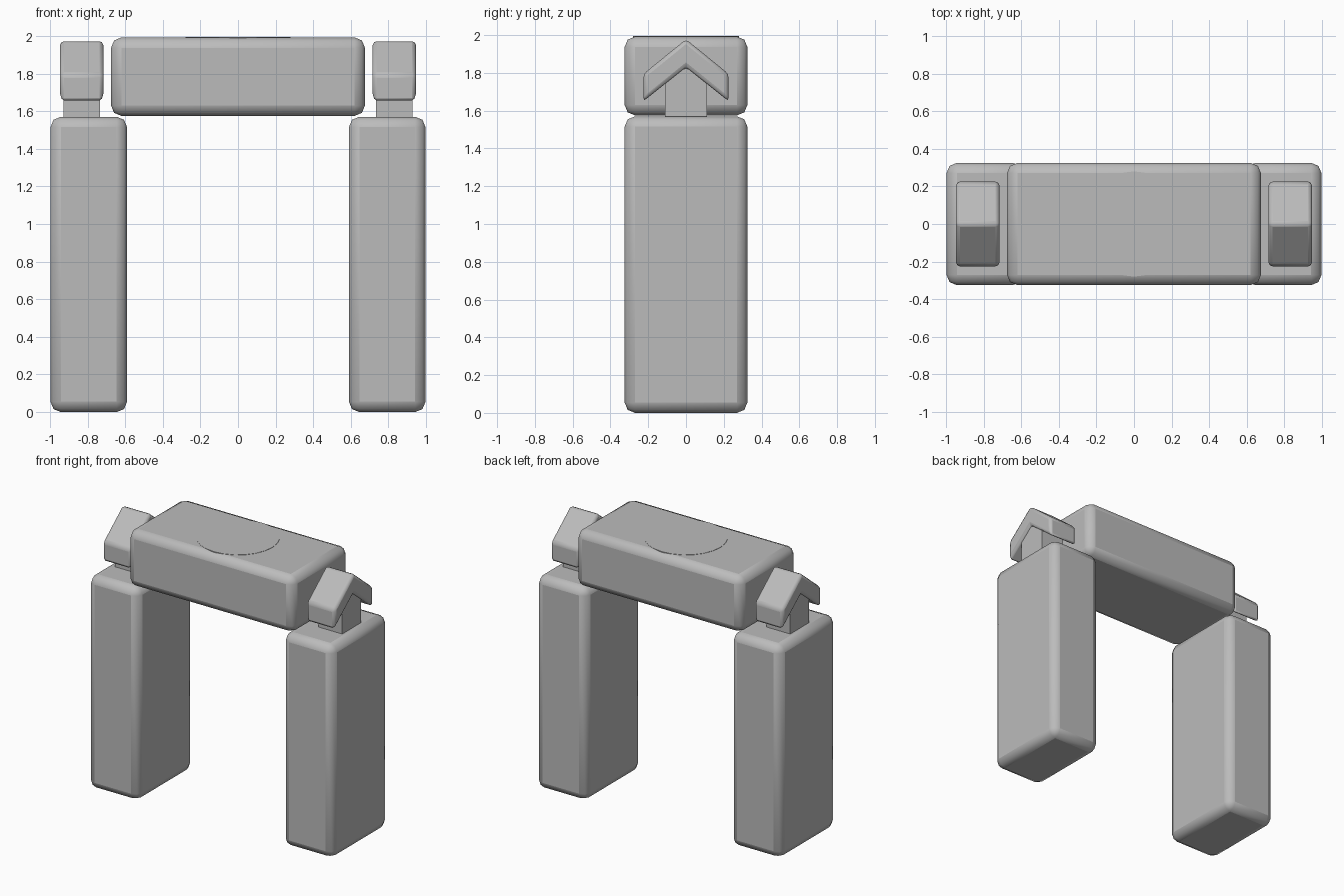
import bpy, bmesh, math

cube = bpy.data.objects.get("Cube")
if cube:
    bpy.data.objects.remove(cube, do_unlink=True)

stone = bpy.data.materials.new("grey stone")
stone.use_nodes = True
colour = (0.5, 0.5, 0.5, 1)
stone.diffuse_color = colour
stone.node_tree.nodes["Principled BSDF"].inputs["Base Color"].default_value = colour


def finish(obj, bevel=0, segments=2):
    """Give an object its material, rounded edges and smooth shading."""
    obj.data.materials.append(stone)
    if bevel:
        mod = obj.modifiers.new("rounded edges", 'BEVEL')
        mod.width = bevel
        mod.segments = segments
        mod.limit_method = 'ANGLE'
        mod.angle_limit = math.radians(20)
    bpy.ops.object.select_all(action='DESELECT')
    obj.select_set(True)
    bpy.context.view_layer.objects.active = obj
    bpy.ops.object.shade_smooth_by_angle(angle=math.radians(35))


def block(name, x, y, z, bevel):
    """Box spanning the given (min, max) ranges."""
    ranges = (x, y, z)
    bpy.ops.mesh.primitive_cube_add(size=1, location=[(a + b) / 2 for a, b in ranges])
    obj = bpy.context.object
    obj.name = name
    obj.scale = [b - a for a, b in ranges]
    bpy.ops.object.transform_apply(location=False, rotation=False, scale=True)
    finish(obj, bevel)


def chevron(name, centre, half_width):
    """Roof-shaped cap: a bent arrow profile extruded along x."""
    half = [(0.225, 1.795), (0.225, 1.65), (0, 1.83)]
    profile = [(0, 1.978)] + half + [(-y, z) for y, z in reversed(half[:2])]
    bm = bmesh.new()
    face = bm.faces.new([bm.verts.new((centre - half_width, y, z)) for y, z in profile])
    side = bmesh.ops.extrude_face_region(bm, geom=[face])["geom"]
    moved = [v for v in side if isinstance(v, bmesh.types.BMVert)]
    bmesh.ops.translate(bm, verts=moved, vec=(2 * half_width, 0, 0))
    bmesh.ops.recalc_face_normals(bm, faces=bm.faces)
    mesh = bpy.data.meshes.new(name)
    bm.to_mesh(mesh)
    bm.free()
    obj = bpy.data.objects.new(name, mesh)
    bpy.context.collection.objects.link(obj)
    finish(obj, 0.02)


# Legs, each topped by a short post and a roof-shaped cap
for side, sign in (("left", 1), ("right", -1)):
    leg_x = sorted((sign * 0.59, sign * 0.997))
    post_x = sorted((sign * 0.735, sign * 0.927))
    block(side + "_leg", leg_x, (-0.325, 0.325), (0, 1.57), 0.055)
    block(side + "_post", post_x, (-0.11, 0.11), (1.53, 1.85), 0)
    chevron(side + "_cap", sign * 0.831, 0.115)

# Crossbeam resting on the legs
block("crossbeam", (-0.675, 0.675), (-0.325, 0.325), (1.575, 1.992), 0.055)

# Thin disc set into the top of the beam
bpy.ops.mesh.primitive_cylinder_add(vertices=24, radius=0.28, depth=0.008,
                                    location=(0, 0, 1.99))
disc = bpy.context.object
disc.name = "top_disc"
finish(disc)
